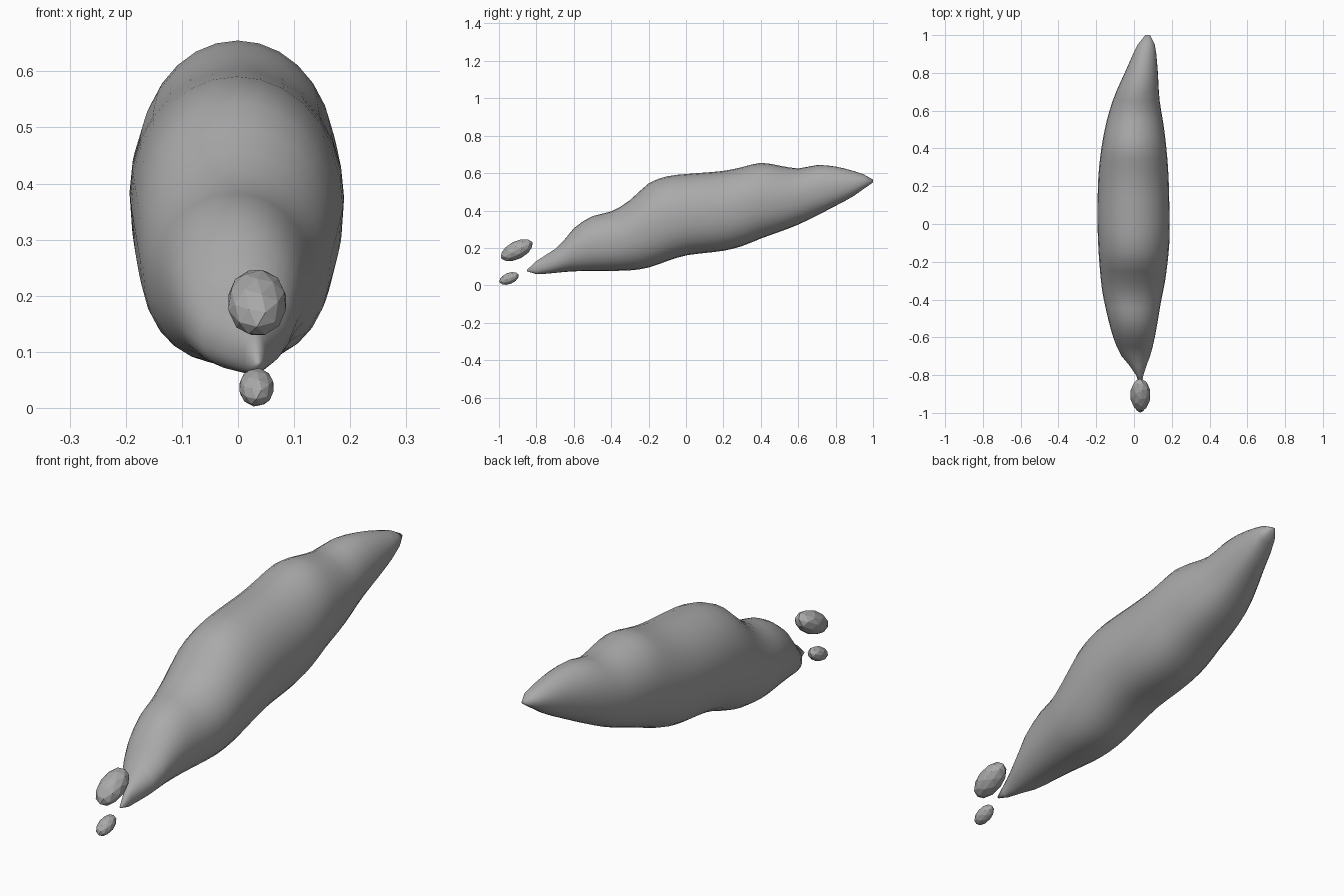
import bpy, bmesh, math
from mathutils import Matrix, Vector

if "Cube" in bpy.data.objects:
    bpy.data.objects.remove(bpy.data.objects["Cube"])

grey = bpy.data.materials.new("plain grey")
grey.diffuse_color = (0.4, 0.4, 0.4, 1)
grey.use_nodes = True
grey.node_tree.nodes["Principled BSDF"].inputs["Base Color"].default_value = grey.diffuse_color

# Outline read along y: (y, value)
TOP = [(-.85, .083), (-.8, .13), (-.68, .21), (-.6, .305), (-.5, .37), (-.4, .395), (-.3, .455),
       (-.2, .545), (-.1, .583), (0, .595), (.2, .612), (.3, .632), (.4, .655), (.5, .64),
       (.6, .625), (.7, .643), (.8, .635), (.9, .61), (.97, .585), (1, .565)]
BOTTOM = [(-.85, .075), (-.8, .06), (-.6, .075), (-.3, .08), (-.2, .095), (-.1, .13), (0, .16),
          (.2, .185), (.3, .21), (.4, .25), (.6, .325), (.8, .425), (.9, .48), (.97, .53), (1, .55)]
LEFT = [(-.85, .03), (-.78, 0), (-.7, -.065), (-.6, -.11), (-.4, -.16), (-.3, -.175), (-.1, -.19),
        (.1, -.193), (.3, -.185), (.5, -.155), (.66, -.11), (.82, -.04), (.95, .02), (1, .06)]
RIGHT = [(-.85, .04), (-.78, .055), (-.7, .085), (-.6, .11), (-.4, .145), (-.3, .165), (-.1, .187),
         (.1, .187), (.3, .18), (.5, .16), (.66, .135), (.82, .125), (.95, .11), (1, .085)]


def sample(curve, y):
    """Smooth interpolation through the outline points."""
    i = max(k for k in range(len(curve) - 1) if curve[k][0] <= y + 1e-6)
    def slope(k):
        a, b = curve[max(k - 1, 0)], curve[min(k + 1, len(curve) - 1)]
        return (b[1] - a[1]) / (b[0] - a[0])
    (y0, v0), (y1, v1) = curve[i], curve[i + 1]
    h = y1 - y0
    t = (y - y0) / h
    return ((2*t**3 - 3*t*t + 1) * v0 + (t**3 - 2*t*t + t) * h * slope(i)
            + (3*t*t - 2*t**3) * v1 + (t**3 - t*t) * h * slope(i + 1))


def finish(bm, name):
    bmesh.ops.recalc_face_normals(bm, faces=bm.faces)
    mesh = bpy.data.meshes.new(name)
    bm.to_mesh(mesh)
    bm.free()
    mesh.materials.append(grey)
    ob = bpy.data.objects.new(name, mesh)
    bpy.context.collection.objects.link(ob)
    return ob


# Main lumpy body: oval rings lofted along y
SIDES, RINGS = 28, 38
bm = bmesh.new()
rings = []
for r in range(RINGS):
    y = -.85 + 1.85 * r / (RINGS - 1)
    top, bot, lft, rgt = (sample(c, y) for c in (TOP, BOTTOM, LEFT, RIGHT))
    ring = []
    for s in range(SIDES):
        a = 2 * math.pi * s / SIDES
        c, d = math.cos(a), math.sin(a)
        p = 1.0 if d >= 0 else 0.87          # fuller underside
        x = (lft + rgt) / 2 + (rgt - lft) / 2 * math.copysign(abs(c) ** p, c)
        z = (top + bot) / 2 + (top - bot) / 2 * math.copysign(abs(d) ** p, d)
        ring.append(bm.verts.new((x, y, z)))
    rings.append(ring)
for a, b in zip(rings, rings[1:]):
    for s in range(SIDES):
        n = (s + 1) % SIDES
        bm.faces.new((a[s], a[n], b[n], b[s]))
bm.faces.new(rings[0])
bm.faces.new(rings[-1])
body = finish(bm, "body")
body.data.shade_smooth()


# Two loose faceted pebbles ahead of the tip
def pebble(name, centre, size, tilt):
    bm = bmesh.new()
    bmesh.ops.create_icosphere(bm, subdivisions=2, radius=1)
    m = Matrix.Translation(Vector(centre)) @ Matrix.Rotation(math.radians(tilt), 4, 'X')
    bm.transform(m @ Matrix.Diagonal((*size, 1)))
    return finish(bm, name)


pebble("upper_pebble", (.034, -.905, .188), (.054, .095, .048), 27)
pebble("lower_pebble", (.033, -.946, .037), (.032, .056, .030), 22)
